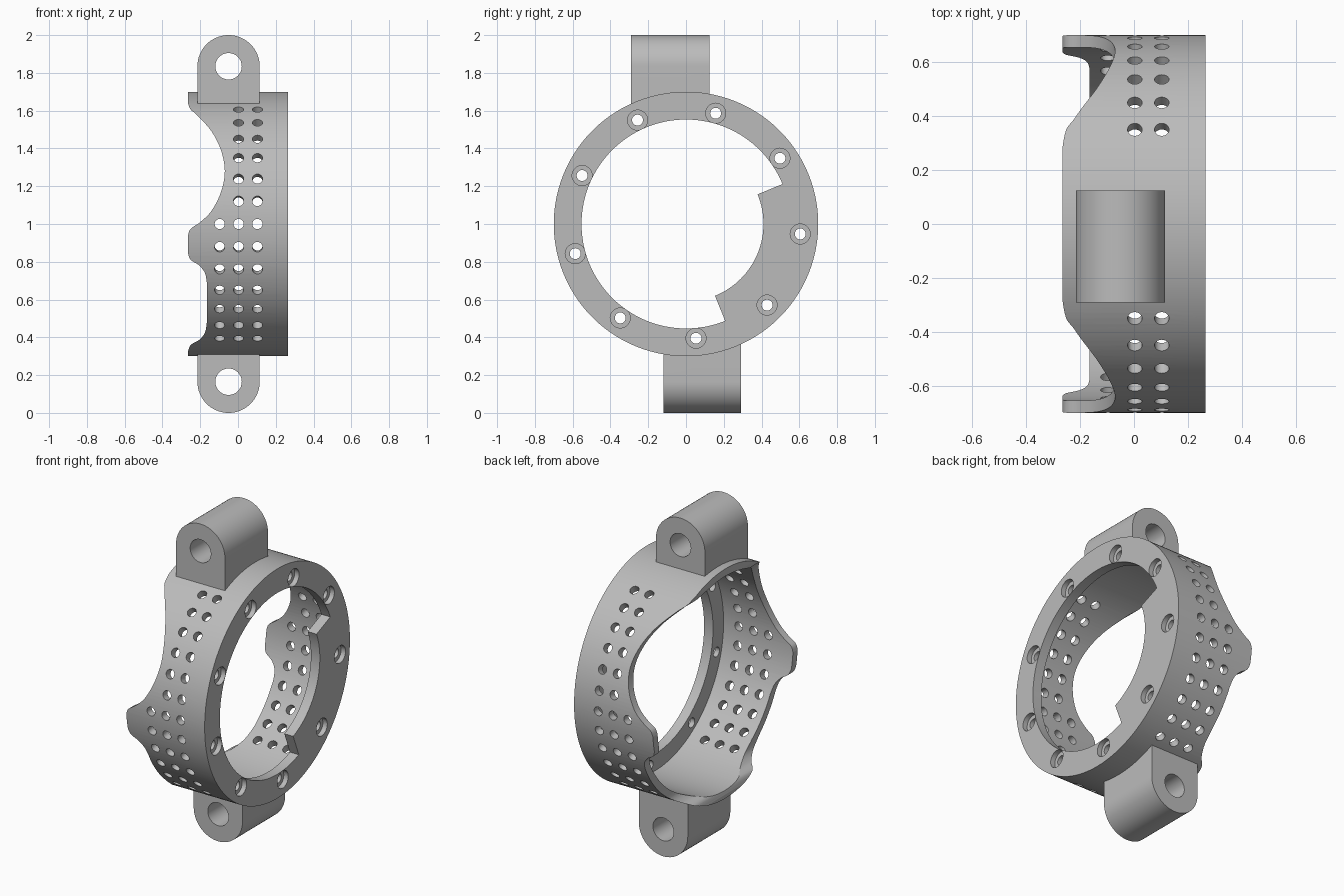
import bpy, bmesh, math
from mathutils import Vector

if "Cube" in bpy.data.objects:
    bpy.data.objects.remove(bpy.data.objects["Cube"])

X, Y, Z = Vector((1, 0, 0)), Vector((0, 1, 0)), Vector((0, 0, 1))
CENTRE = Z.copy()                       # the ring axis runs along x through here
OUTER, WALL, LIP, TAB = 0.70, 0.655, 0.553, 0.41
HALF, FLANGE = 0.265, 0.06

grey = bpy.data.materials.new("plain grey")
grey.use_nodes = True
COLOUR = (0.5, 0.5, 0.5, 1)
grey.diffuse_color = COLOUR
grey.node_tree.nodes["Principled BSDF"].inputs["Base Color"].default_value = COLOUR


def arc(radius, start, end, steps, cx=0, cy=0):
    angles = [math.radians(start + (end - start) * i / steps) for i in range(steps + 1)]
    return [(cx + radius * math.cos(a), cy + radius * math.sin(a)) for a in angles]


def circle(radius, sides):
    return arc(radius, 0, 360, sides)[:-1]


def smooth_path(points, steps=8):
    """Catmull-Rom curve through the points."""
    p = [Vector(q) for q in [points[0], *points, points[-1]]]
    out = []
    for a, b, c, d in zip(p, p[1:], p[2:], p[3:]):
        for i in range(steps):
            t = i / steps
            out.append(tuple(b + (c - a) * t / 2 + (2 * a - 5 * b + 4 * c - d) * t * t / 2
                             + (3 * b - a - 3 * c + d) * t ** 3 / 2))
    return out + [points[-1]]


def prism(bm, outline, origin, u, v, w, start, end):
    """Extrude a 2D outline in the u-v plane along w."""
    rings = [[bm.verts.new(origin + u * a + v * b + w * h) for a, b in outline]
             for h in (start, end)]
    n = len(outline)
    faces = [bm.faces.new(r) for r in rings]
    faces += [bm.faces.new((rings[0][i], rings[0][(i + 1) % n],
                            rings[1][(i + 1) % n], rings[1][i])) for i in range(n)]
    bmesh.ops.recalc_face_normals(bm, faces=faces)


def to_object(name, bm):
    mesh = bpy.data.meshes.new(name)
    bm.to_mesh(mesh)
    bm.free()
    mesh.materials.append(grey)
    obj = bpy.data.objects.new(name, mesh)
    bpy.context.collection.objects.link(obj)
    return obj


def combine(target, bm, operation):
    """Apply a boolean with the given shape, then drop the shape."""
    tool = to_object("cutter", bm)
    tool.hide_render = True
    mod = target.modifiers.new("combine", "BOOLEAN")
    mod.operation, mod.solver, mod.object = operation, "EXACT", tool
    bpy.context.view_layer.objects.active = target
    bpy.ops.object.modifier_apply(modifier=mod.name)
    bpy.data.objects.remove(tool)


# Solid drum
bm = bmesh.new()
prism(bm, circle(OUTER, 180), CENTRE, Y, Z, X, -HALF, HALF)
body = to_object("ring_housing", bm)

# Rounded mounting lugs, above and below
LUG_R, LUG_X = 0.165, -0.05
bm = bmesh.new()
for side, y0, y1 in ((1, -0.29, 0.125), (-1, -0.12, 0.29)):
    outline = arc(LUG_R, 0, 180, 32) + [(-LUG_R, -0.3), (LUG_R, -0.3)]
    prism(bm, outline, CENTRE + X * LUG_X + Z * side * (1 - LUG_R), X, Z * side, Y, y0, y1)
combine(body, bm, "UNION")

# Wide bore, leaving a flange at the +x end
bm = bmesh.new()
prism(bm, circle(WALL, 180), CENTRE, Y, Z, X, -1, HALF - FLANGE)
combine(body, bm, "DIFFERENCE")

# Flange opening with a quarter-turn tab
bm = bmesh.new()
opening = arc(LIP, 22.5, 292, 135) + arc(TAB, -68, 22.5, 46)
prism(bm, opening, CENTRE, Y, Z, X, 0.1, 1)
combine(body, bm, "DIFFERENCE")

# Scalloped open edge, the same on front and back
upper = [(-0.265, 1.64), (-0.25, 1.605), (-0.215, 1.575), (-0.14, 1.49), (-0.09, 1.39),
         (-0.07, 1.28), (-0.09, 1.17), (-0.14, 1.07), (-0.2, 1.01), (-0.25, 0.975),
         (-0.265, 0.94)]
lower = [(-0.265, 0.845), (-0.25, 0.81), (-0.205, 0.78), (-0.175, 0.74), (-0.165, 0.69)]
foot = [(-0.165, 0.48), (-0.175, 0.425), (-0.205, 0.387), (-0.25, 0.36), (-0.265, 0.325)]
bm = bmesh.new()
for edge in (smooth_path(upper), smooth_path(lower) + smooth_path(foot)):
    outline = [(-0.5, edge[0][1])] + edge + [(-0.5, edge[-1][1])]
    prism(bm, outline, Vector(), X, Z, Y, -1, 1)
combine(body, bm, "DIFFERENCE")

# Vent holes around both sides, screw holes and lug holes
bm = bmesh.new()
for side in (-1, 1):
    for angle in range(-60, 61, 10):
        a = math.radians(angle)
        out = Y * side * math.cos(a) + Z * math.sin(a)
        for x in (-0.097, 0.003, 0.103):
            if x > -0.05 or angle <= 0:
                prism(bm, circle(0.027, 20), CENTRE + X * x, X, X.cross(out), out, 0.6, 0.75)
    prism(bm, circle(0.07, 32), CENTRE + X * LUG_X + Z * side * (1 - LUG_R), X, Z, Y, -1, 1)
screws = [CENTRE + Y * y + Z * z for y, z in arc(0.607, -5, 355, 9)[:-1]]
for spot in screws:
    prism(bm, circle(0.029, 24), spot, Y, Z, X, 0.15, 0.4)
combine(body, bm, "DIFFERENCE")

# Screw counterbores
bm = bmesh.new()
for spot in screws:
    prism(bm, circle(0.053, 32), spot, Y, Z, X, HALF - FLANGE / 2, 0.4)
combine(body, bm, "DIFFERENCE")

bpy.ops.object.select_all(action="DESELECT")
body.select_set(True)
bpy.context.view_layer.objects.active = body
bpy.ops.object.shade_smooth_by_angle(angle=math.radians(30))
